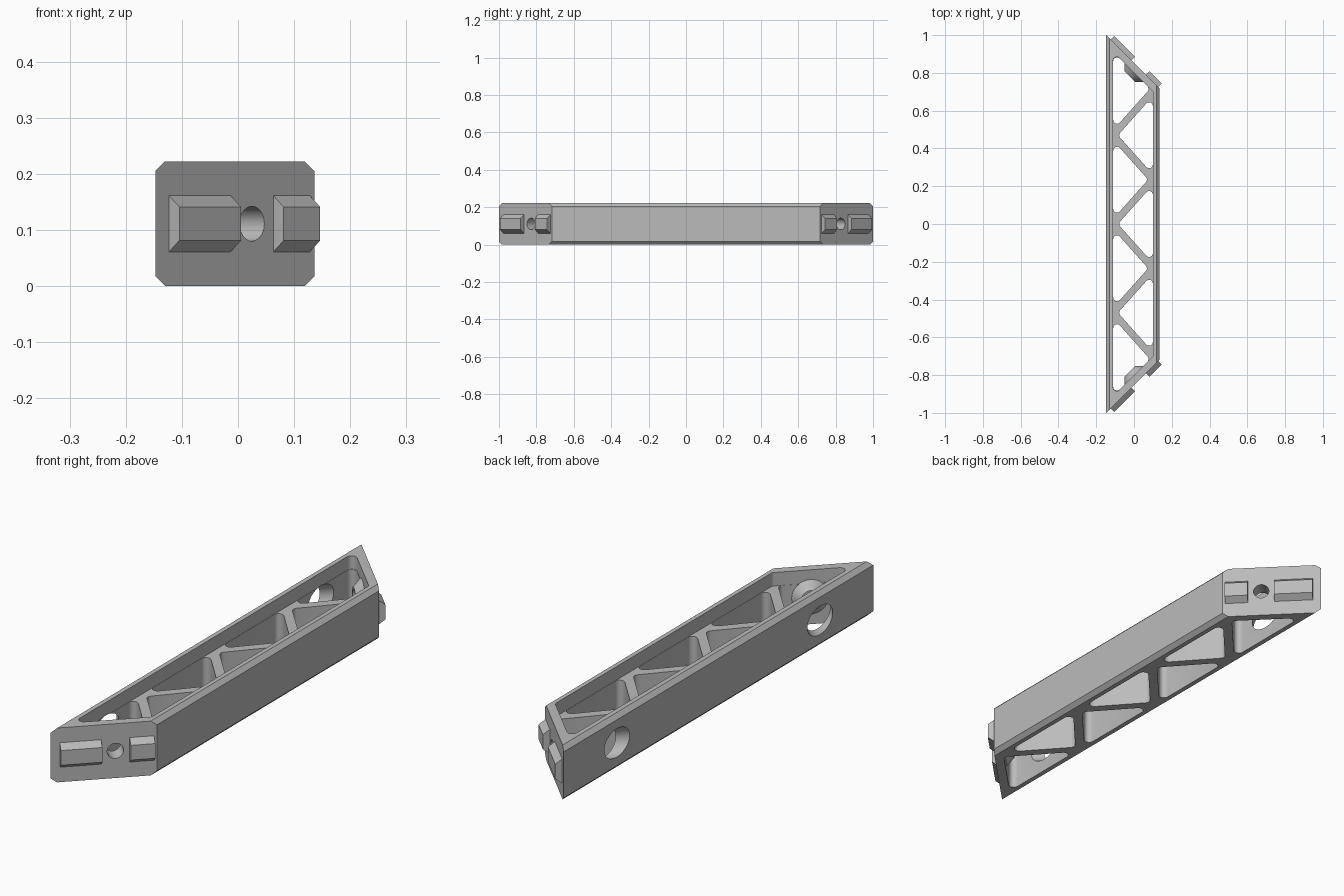
import bpy, bmesh, math
from mathutils import Vector, Matrix

cube = bpy.data.objects.get("Cube")
if cube:
    bpy.data.objects.remove(cube, do_unlink=True)

grey = bpy.data.materials.new("plain_grey")
grey.use_nodes = True
grey.diffuse_color = (0.5, 0.5, 0.5, 1)
grey.node_tree.nodes["Principled BSDF"].inputs["Base Color"].default_value = grey.diffuse_color

# Main sizes
LEFT, RIGHT, HEIGHT, BEVEL = -0.147, 0.136, 0.222, 0.017
END = 0.853              # end faces lie on |y| = END - x
IN_L, IN_R, IN_END = -0.11, 0.1, 0.801
STRUT_TOP = 0.167
MID = HEIGHT / 2
PITCH = 0.47             # spacing of the truss nodes


def finish(name, bm):
    bmesh.ops.recalc_face_normals(bm, faces=bm.faces)
    mesh = bpy.data.meshes.new(name)
    bm.to_mesh(mesh)
    bm.free()
    mesh.materials.append(grey)
    ob = bpy.data.objects.new(name, mesh)
    bpy.context.scene.collection.objects.link(ob)
    return ob


def loft(name, ring_a, ring_b):
    """Solid between two matching rings of points."""
    bm = bmesh.new()
    a = [bm.verts.new(p) for p in ring_a]
    b = [bm.verts.new(p) for p in ring_b]
    bm.faces.new(a)
    bm.faces.new(b)
    for i in range(len(a)):
        j = (i + 1) % len(a)
        bm.faces.new((a[i], a[j], b[j], b[i]))
    return finish(name, bm)


def rounded(corners, r, steps=6):
    """Polygon with filleted corners."""
    pts = [Vector(c) for c in corners]
    out = []
    for i, p in enumerate(pts):
        u = (pts[i - 1] - p).normalized()
        v = (pts[(i + 1) % len(pts)] - p).normalized()
        half = u.angle(v) / 2
        centre = p + (u + v).normalized() * (r / math.sin(half))
        a = p + u * (r / math.tan(half)) - centre
        b = p + v * (r / math.tan(half)) - centre
        sweep = a.angle(b)
        for k in range(steps + 1):
            t = k / steps
            out.append(centre + (a * math.sin((1 - t) * sweep) + b * math.sin(t * sweep)) / math.sin(sweep))
    return out


def pocket(corners, z0, z1):
    ring = rounded(corners, 0.02)
    return loft("pocket_cutter", [(p.x, p.y, z0) for p in ring], [(p.x, p.y, z1) for p in ring])


def rod(name, side, t0, t1, r0, r1):
    """Round solid on the bolt axis, t measured inward from the end face."""
    d = Vector((-1, -side, 0)).normalized()
    start = Vector((0.025, side * (END - 0.025), MID))
    m = Matrix.Translation(start + d * (t0 + t1) / 2) @ d.to_track_quat('Z', 'Y').to_matrix().to_4x4()
    bm = bmesh.new()
    bmesh.ops.create_cone(bm, cap_ends=True, segments=40, radius1=r0, radius2=r1, depth=t1 - t0, matrix=m)
    return finish(name, bm)


def combine(target, tool, operation):
    mod = target.modifiers.new("cut", 'BOOLEAN')
    mod.object, mod.operation, mod.solver = tool, operation, 'EXACT'
    bpy.context.view_layer.objects.active = target
    bpy.ops.object.modifier_apply(modifier=mod.name)
    bpy.data.objects.remove(tool, do_unlink=True)


# Beam with chamfered long edges and mitred ends
section = [(x, z) for x, zs in ((LEFT, (BEVEL, HEIGHT - BEVEL)), (LEFT + BEVEL, (HEIGHT,)),
                                (RIGHT - BEVEL, (HEIGHT,)), (RIGHT, (HEIGHT - BEVEL, BEVEL)),
                                (RIGHT - BEVEL, (0,)), (LEFT + BEVEL, (0,))) for z in zs]
beam = loft("truss_beam", [(x, x - END, z) for x, z in section], [(x, END - x, z) for x, z in section])

# Shallow recess above the struts, slightly wider than the pockets
g = 0.001
combine(beam, pocket([(IN_L - g, g * 2 - IN_L + IN_END), (IN_R + g, IN_END - IN_R),
                      (IN_R + g, IN_R - IN_END), (IN_L - g, IN_L - IN_END - g * 2)],
                     STRUT_TOP, HEIGHT + 0.1), 'DIFFERENCE')

# Triangular pockets, leaving the zigzag struts
slope = (PITCH / 2) / (IN_R - IN_L)
gap = 0.028
reach = PITCH / 2 - gap
for k in (-1, 0, 1):
    y = k * PITCH
    tip = IN_R - reach / slope
    combine(beam, pocket([(IN_R, y + reach), (IN_R, y - reach), (tip, y)], -0.1, 0.19), 'DIFFERENCE')
for s in (-1, 1):
    y = s * PITCH / 2
    tip = IN_L + reach / slope
    combine(beam, pocket([(IN_L, y - reach), (IN_L, y + reach), (tip, y)], -0.1, 0.19), 'DIFFERENCE')
    # End pocket between the last strut and the mitred wall
    low = PITCH + gap
    x = (IN_END - low + slope * IN_L) / (1 + slope)
    combine(beam, pocket([(IN_L, s * low), (IN_L, s * (IN_END - IN_L)), (x, s * (IN_END - x))],
                         -0.1, 0.19), 'DIFFERENCE')

# Conical bosses, bolt holes and tool access holes
for s in (-1, 1):
    combine(beam, rod("bolt_boss", s, 0.03, 0.067, 0.077, 0.041), 'UNION')
    combine(beam, rod("bolt_hole", s, -0.05, 0.1, 0.031, 0.031), 'DIFFERENCE')
    combine(beam, rod("access_hole", s, 0.12, 0.4, 0.058, 0.058), 'DIFFERENCE')

# Tapered locating keys on both mitred ends
profile = [(0.05, -0.004), (0.05, 0), (0.03, 0.026), (-0.03, 0.026), (-0.05, 0), (-0.05, -0.004)]
keys = []
for s, end in ((-1, "front"), (1, "back")):
    n = Vector((1, s, 0)).normalized()
    for size, x0, x1 in (("long", -0.123, -0.013), ("short", 0.063, 0.128)):
        rings = [[Vector((x, s * (END - x), MID + z)) + n * d for z, d in profile] for x in (x0, x1)]
        keys.append(loft(f"{end}_{size}_key", *rings))

# Smooth the fillets and holes, keep hard edges
bpy.ops.object.select_all(action='DESELECT')
beam.select_set(True)
bpy.context.view_layer.objects.active = beam
bpy.ops.object.shade_smooth_by_angle(angle=math.radians(30))
